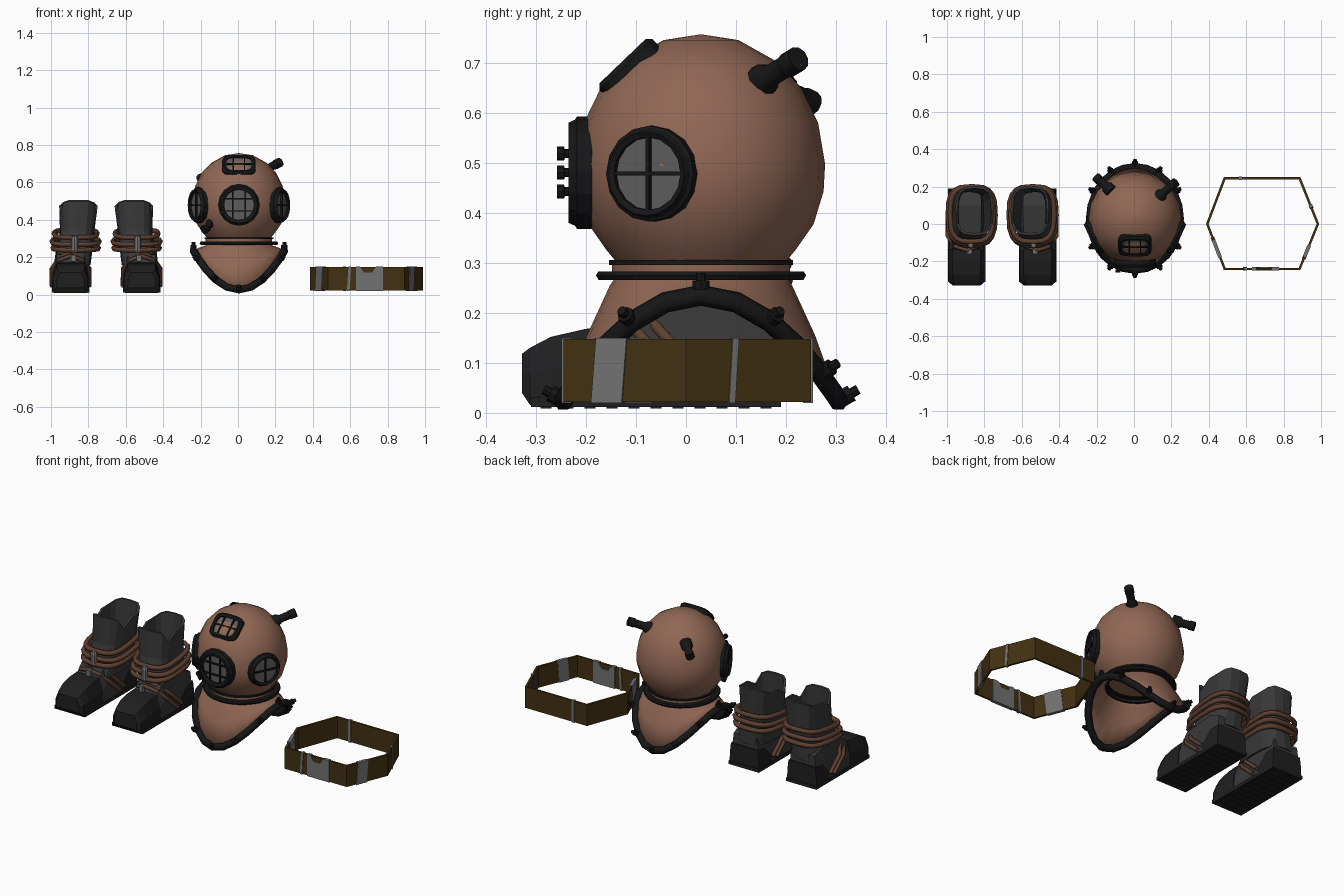
import bpy, bmesh, math
from mathutils import Vector, Matrix

if "Cube" in bpy.data.objects:
    bpy.data.objects.remove(bpy.data.objects["Cube"])

def material(name, rgb):
    m = bpy.data.materials.new(name)
    m.diffuse_color = (*rgb, 1)
    m.use_nodes = True
    m.node_tree.nodes["Principled BSDF"].inputs["Base Color"].default_value = m.diffuse_color
    return m

COPPER = material("copper", (.28, .135, .088))
BLACK = material("black_metal", (.008, .008, .008))
GLASS = material("glass", (.11, .11, .11))
STEEL = material("steel", (.17, .17, .17))
LEATHER = material("belt_leather", (.055, .03, .006))
GREY = material("boot_grey", (.04, .04, .04))
DARK = material("boot_dark", (.014, .014, .015))
ROPE = material("rope", (.11, .05, .03))
ID = Matrix.Identity(4)
CX, CY = .005, .03          # helmet axis

def finish(bm, name, mat, smooth=False):
    bmesh.ops.recalc_face_normals(bm, faces=bm.faces)
    me = bpy.data.meshes.new(name)
    bm.to_mesh(me)
    bm.free()
    me.materials.append(mat)
    ob = bpy.data.objects.new(name, me)
    bpy.context.collection.objects.link(ob)
    if smooth:
        select(ob)
        bpy.ops.object.shade_smooth_by_angle(angle=math.radians(40))
    return ob

def select(ob):
    bpy.ops.object.select_all(action='DESELECT')
    ob.select_set(True)
    bpy.context.view_layer.objects.active = ob

def loft(name, rings, mat, caps=True, wrap=False, smooth=False, m=ID):
    """Skin equal-length closed rings."""
    bm = bmesh.new()
    vs = [[bm.verts.new(m @ Vector(p)) for p in r] for r in rings]
    n = len(vs[0])
    pairs = list(zip(vs, vs[1:])) + ([(vs[-1], vs[0])] if wrap else [])
    for a, b in pairs:
        for i in range(n):
            j = (i + 1) % n
            bm.faces.new((a[i], a[j], b[j], b[i]))
    if caps and not wrap:
        bm.faces.new(vs[0])
        bm.faces.new(vs[-1])
    return finish(bm, name, mat, smooth)

def lathe(name, profile, mat, n=16, m=ID, caps=True, wrap=False, smooth=True):
    rings = [[(r * math.cos(2 * math.pi * i / n), r * math.sin(2 * math.pi * i / n), z)
              for i in range(n)] for r, z in profile]
    return loft(name, rings, mat, caps, wrap, smooth, m)

def aim(loc, normal):
    return Matrix.Translation(loc) @ Vector(normal).to_track_quat('Z', 'Y').to_matrix().to_4x4()

def box(name, c, s, mat, m=ID):
    bm = bmesh.new()
    bmesh.ops.create_cube(bm, size=1, matrix=m @ Matrix.Translation(c) @ Matrix.Diagonal((*s, 1)))
    return finish(bm, name, mat)

def tube(name, pts, r, mat, cyclic=False):
    cu = bpy.data.curves.new(name, 'CURVE')
    cu.dimensions = '3D'
    cu.bevel_depth, cu.bevel_resolution, cu.use_fill_caps = r, 1, True
    sp = cu.splines.new('POLY')
    sp.points.add(len(pts) - 1)
    for p, q in zip(sp.points, pts):
        p.co = (*q, 1)
    sp.use_cyclic_u = cyclic
    cu.materials.append(mat)
    ob = bpy.data.objects.new(name, cu)
    bpy.context.collection.objects.link(ob)
    select(ob)
    bpy.ops.object.convert(target='MESH')

# --- helmet dome and neck rings
axis = Matrix.Translation((CX, CY, 0))
lathe("helmet_dome", [(.004, .756), (.075, .745), (.15, .703), (.2, .65), (.234, .58), (.248, .497),
                      (.245, .443), (.225, .377), (.19, .327), (.168, .3)], COPPER, 20, axis)
lathe("neck_ring_upper", [(.15, .296), (.184, .296), (.184, .306), (.15, .306)], BLACK, 24, axis, wrap=True)
lathe("neck_band", [(.178, .298), (.178, .28)], COPPER, 24, axis, caps=False)
lathe("neck_ring_lower", [(.155, .266), (.205, .266), (.21, .275), (.205, .283), (.155, .283)],
      BLACK, 24, axis, wrap=True)

# --- breastplate: neck to saddle-shaped rim
def saddle(rx, ry, z0, dz, n=24):
    return [(CX + rx * math.sin(t), CY - ry * math.cos(t), z0 + dz * math.sin(t) ** 2)
            for t in (2 * math.pi * i / n for i in range(n))]

rim = saddle(.243, .275, .025, .21)
plate = loft("breastplate", [saddle(.165, .165, .28, 0), saddle(.178, .182, .255, .008),
                             saddle(.215, .228, .155, .095), rim], COPPER, caps=False, smooth=True)
plate.modifiers.new("thickness", 'SOLIDIFY').thickness = .005
tube("breastplate_rim", rim, .021, BLACK, True)
for i in range(0, 24, 2):
    p = Vector(rim[i])
    out = Vector((p.x - CX, p.y - CY, 0)).normalized() * .8 + Vector((0, 0, .45))
    if i % 12 == 6:
        out = Vector((0, 0, 1))
    lathe("rim_bolt", [(.017, .005), (.017, .03), (.01, .03), (.01, .045)], BLACK, 8, aim(p, out), smooth=False)

# --- round windows
def porthole(name, loc, normal, ro, ri, depth, bars):
    m = aim(loc, normal)
    lathe(name + "_frame", [(ri, -depth), (ri, .012), (ri + .01, .017), (ro - .012, .017),
                            (ro - .006, .004), (ro, 0), (ro, -depth)], BLACK, 16, m, wrap=True, smooth=False)
    lathe(name + "_glass", [(ri + .005, -.004), (ri + .005, 0)], GLASS, 16, m)
    for o in bars:
        l = 2 * math.sqrt(ri * ri - o * o) + .01
        box(name + "_bar", (o, 0, .006), (.008, l, .01), BLACK, m)
        box(name + "_bar", (0, o, .006), (l, .008, .01), BLACK, m)

porthole("front_window", (CX, -.218, .48), (0, -1, 0), .112, .08, .03, (-.033, .033))
for s in (-1, 1):
    d = Vector((s * math.cos(.43), -math.sin(.43), 0))
    porthole("side_window", Vector((CX, CY, .478)) + d * .246, d, .096, .073, .03, (0,))
for dz in (-.038, 0, .038):
    lathe("window_hinge_bolt", [(.009, 0), (.009, .02), (.014, .022), (.014, .036)], BLACK, 8,
          aim((CX - .09, -.222, .48 + dz), (0, -1, 0)), smooth=False)

# --- rounded upper window
def rounded(hx, hy, z, c=.3, n=20):
    pts = []
    for i in range(n):
        a = 2 * math.pi * (i + .5) / n
        f = lambda v: math.copysign(abs(v) ** .5, v)
        pts.append((hx * f(math.cos(a)), hy * f(math.sin(a)), z))
    return pts

m = aim((CX, -.117, .693), (0, -.69, .72))
loft("top_window_frame", [rounded(.068, .052, -.03), rounded(.068, .052, .012), rounded(.08, .064, .014),
                          rounded(.09, .074, .004), rounded(.09, .074, -.03)], BLACK, wrap=True, m=m)
loft("top_window_glass", [rounded(.07, .055, -.006), rounded(.07, .055, .002)], GLASS, m=m)
for o in (-.03, .03):
    box("top_window_bar", (o, 0, .006), (.007, .11, .01), BLACK, m)
box("top_window_bar", (0, 0, .006), (.14, .007, .01), BLACK, m)

# --- pipes and valve
def pipe(name, a, b, r):
    a, b = Vector(a), Vector(b)
    l = (b - a).length
    lathe(name, [(r * 1.5, 0), (r * 1.5, l * .3), (r, l * .42), (r, l * .75), (r * 1.15, l * .76), (r * 1.15, l)],
          BLACK, 10, aim(a, b - a))

pipe("air_pipe_right", (.115, .13, .65), (.225, .225, .708), .022)
pipe("air_pipe_left", (-.12, .175, .655), (-.205, .252, .618), .022)
pipe("side_valve", (-.13, -.07, .375), (-.185, -.115, .345), .02)
lathe("valve_knob", [(.02, -.01), (.026, 0), (.02, .012)], BLACK, 8, aim((-.15, -.13, .38), (-.6, -.8, 0)))

# --- belt: hexagonal band with metal plates and straps
HEX = [(.385, 0), (.48, -.245), (.89, -.245), (.99, 0), (.89, .25), (.48, .25)]
def hexring(k, z):
    return [(.687 + (x - .687) * k, y * k, z) for x, y in HEX]

loft("belt_band", [hexring(1, .022), hexring(1, .148), hexring(.955, .148), hexring(.955, .022)], LEATHER, wrap=True)

def plate_on_belt(name, edge, poly, thick=.02):
    p, q = Vector((*HEX[edge], 0)), Vector((*HEX[(edge + 1) % 6], 0))
    d = (q - p).normalized()
    out = Vector((d.y, -d.x, 0))
    side = lambda o: [p.lerp(q, u) + out * o + Vector((0, 0, z)) for u, z in poly]
    loft(name, [side(.004), side(.004 - thick)], STEEL)

def strap(edge, u0, u1, lean=0):
    plate_on_belt("belt_strap", edge, [(u0, .02), (u1, .02), (u1 + lean, .15), (u0 + lean, .15)])

strap(0, .3, .68, .06)
strap(1, .25, .285, .02)
plate_on_belt("belt_buckle", 1, [(.37, .02), (.72, .02), (.72, .15), (.63, .15), (.58, .118),
                                 (.47, .118), (.42, .15), (.37, .15)])
strap(2, .23, .48, .04)
strap(3, .34, .39, .03)
strap(4, .76, .8)

# --- boots (mirrored about x = -.705)
def boot(s):
    P = lambda x, y, z: (-.705 + s * (x - .19), y, z)

    def oval(xc, y0, y1, hx, zs, n=16):
        r = []
        for i in range(n):
            t = 2 * math.pi * i / n
            f = lambda v: math.copysign(abs(v) ** .65, v)
            z = zs if isinstance(zs, float) else zs[min(i, n - i)]
            r.append(P(xc + hx * f(math.sin(t)), (y0 + y1) / 2 - (y1 - y0) / 2 * f(math.cos(t)), z))
        return r

    def section(y, hx, z0, z1, top=.75):
        zm = z0 + (z1 - z0) * .55
        return [P(-hx, y, z0), P(hx, y, z0), P(hx * .97, y, zm), P(hx * top, y, z1),
                P(-hx * top, y, z1), P(-hx * .97, y, zm)]

    loft("boot_toe_cap", [section(-.328, .075, .04, .118), section(-.312, .094, .016, .13),
                          section(-.27, .1, .014, .152), section(-.2, .1, .014, .168),
                          section(-.135, .1, .014, .172)], DARK)
    loft("boot_foot", [section(-.14, .096, .02, .165), section(-.09, .094, .02, .215, .8),
                       section(.1, .094, .02, .23, .85), section(.175, .09, .02, .2, .85)], GREY)
    loft("boot_heel_cap", [section(.06, .098, .014, .07, .97), section(.12, .1, .014, .13, .95),
                           section(.185, .098, .014, .14, .9)], DARK)
    box("boot_sole", P(0, -.06, .022), (.2, .5, .02), DARK)
    for k in range(11):
        box("sole_tread", P(0, -.28 + k * .044, .013), (.18, .022, .008), DARK)
    # shaft with tongue and back lobes
    tops = [.5, .5, .49, .435, .475, .48, .495, .505, .505]
    sh = loft("boot_shaft", [oval(.01, -.125, .178, .09, .16), oval(.025, -.085, .18, .086, .25),
                             oval(.035, -.06, .185, .085, .34), oval(.042, -.055, .198, .096, tops)],
              GREY, caps=False)
    mod = sh.modifiers.new("thickness", 'SOLIDIFY')
    mod.thickness, mod.offset = .014, 0
    # ropes and buckles
    for zf, zb, y0, rx in ((.305, .345, -.095, .115), (.268, .3, -.105, .126), (.238, .262, -.115, .122)):
        ring = oval(.027, y0, .2, rx, 0., 20)
        tube("boot_rope", [(x, y, zf + (zb - zf) * (y - y0) / (.2 - y0)) for x, y, _ in ring], .014, ROPE, True)
    for dy in (0, -.035):
        tube("instep_rope", [P(x, y + dy, z + dy * .4) for x, y, z in (
            (-.1, .06, .06), (-.1, -.03, .14), (-.06, -.085, .2), (0, -.105, .222),
            (.06, -.085, .2), (.1, -.03, .14), (.1, .06, .06))], .012, ROPE)
    lathe("boot_buckle", [(.012, -.045), (.019, -.03), (.019, .03), (.012, .045)], STEEL, 8,
          Matrix.Translation(P(.022, -.113, .268)), smooth=False)
    box("boot_buckle_small", P(.015, -.15, .195), (.026, .022, .035), STEEL)

boot(1)
boot(-1)
